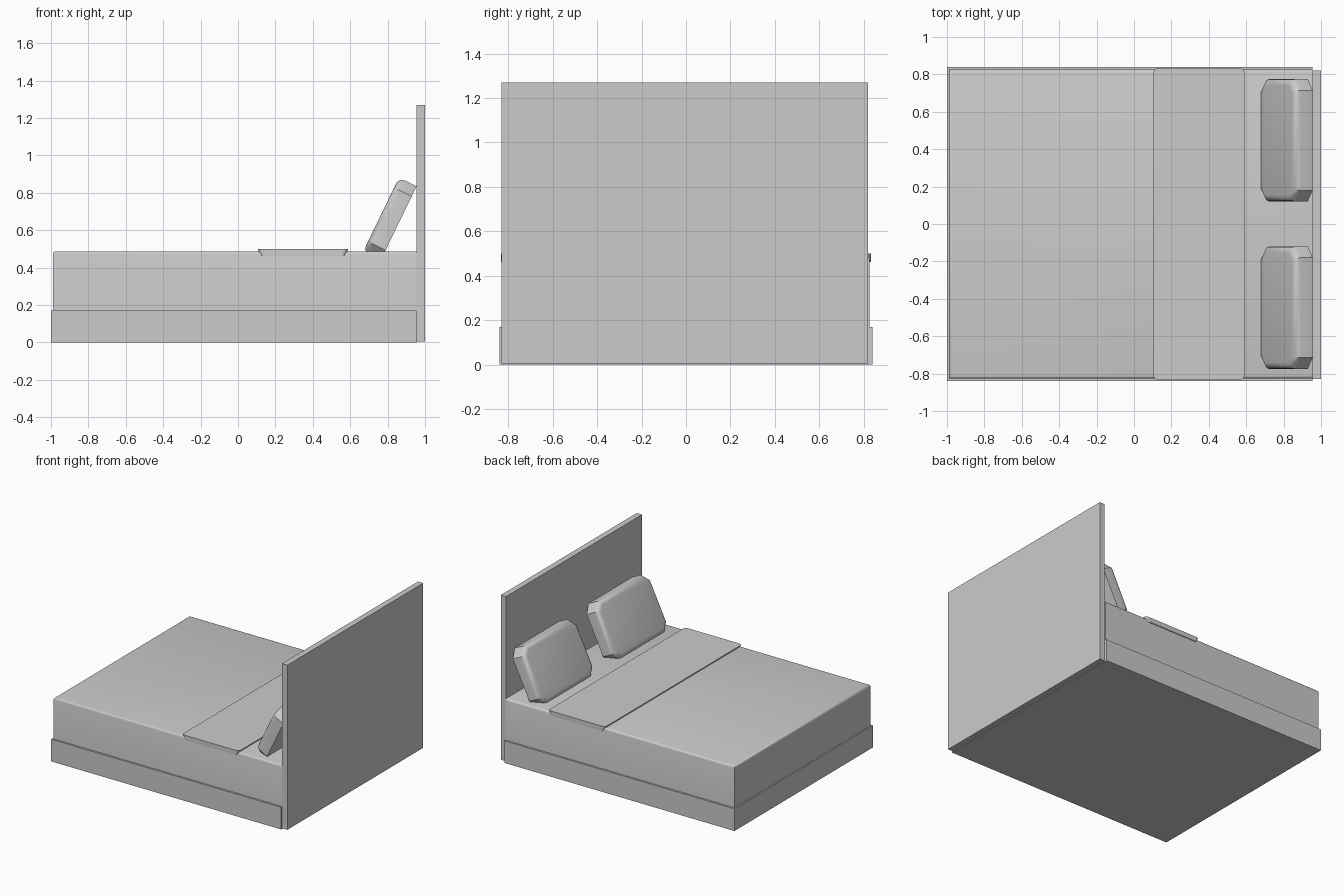
import bpy
import bmesh
import math
from mathutils import Vector

cube = bpy.data.objects.get("Cube")
if cube:
    bpy.data.objects.remove(cube, do_unlink=True)

grey = bpy.data.materials.new("light grey")
grey.use_nodes = True
colour = (0.6, 0.6, 0.6, 1)
grey.diffuse_color = colour
grey.node_tree.nodes["Principled BSDF"].inputs["Base Color"].default_value = colour


def finish(name, bm, smooth=False):
    bmesh.ops.recalc_face_normals(bm, faces=bm.faces)
    mesh = bpy.data.meshes.new(name)
    bm.to_mesh(mesh)
    bm.free()
    mesh.materials.append(grey)
    obj = bpy.data.objects.new(name, mesh)
    bpy.context.collection.objects.link(obj)
    if smooth:
        bpy.ops.object.select_all(action='DESELECT')
        obj.select_set(True)
        bpy.context.view_layer.objects.active = obj
        bpy.ops.object.shade_smooth_by_angle(angle=math.radians(35))
    return obj


def box(low, high):
    bm = bmesh.new()
    bmesh.ops.create_cube(bm, size=1)
    for v in bm.verts:
        v.co = Vector([(a + b) / 2 + c * (b - a) for a, b, c in zip(low, high, v.co)])
    return bm


def bevel(bm, edges, width, segments):
    bmesh.ops.bevel(bm, geom=edges, offset=width, segments=segments,
                    profile=0.5, affect='EDGES')


# Frame
finish("bed_base", box((-1, -0.84, 0), (0.955, 0.84, 0.17)))
finish("headboard", box((0.955, -0.83, 0.005), (1, 0.82, 1.27)))

# Mattress with softened upper edges, square at the headboard
bm = box((-0.99, -0.826, 0.02), (0.955, 0.826, 0.487))
edges = [e for e in bm.edges
         if all(v.co.z > 0.4 for v in e.verts) and not all(v.co.x > 0.9 for v in e.verts)]
bevel(bm, edges, 0.015, 3)
finish("mattress", bm, True)

# Folded throw, with flaps narrowing down the sides
bm = box((0.105, -0.832, 0.462), (0.59, 0.832, 0.5))
bevel(bm, [e for e in bm.edges if abs(e.verts[0].co.z - e.verts[1].co.z) > 0.01], 0.02, 3)
for v in bm.verts:
    if v.co.z < 0.48:
        v.co.x = 0.3475 + (v.co.x - 0.3475) * 0.93
finish("throw_blanket", bm)


def pillow(name, y):
    half_w, half_h, cut, thick = 0.3275, 0.22, 0.06, 0.105
    bm = bmesh.new()
    outline = []
    for sy, sz in ((1, 1), (-1, 1), (-1, -1), (1, -1)):
        pair = [(sy * half_w, sz * (half_h - cut)), (sy * (half_w - cut), sz * half_h)]
        outline += pair if sy * sz > 0 else pair[::-1]
    back = bm.faces.new([bm.verts.new((0, a, b)) for a, b in outline])
    front = bmesh.ops.extrude_face_region(bm, geom=[back], use_keep_orig=True)["geom"]
    for v in front:
        if isinstance(v, bmesh.types.BMVert):
            v.co.x = -thick
    # Rounded front rim
    bevel(bm, [e for e in bm.edges if all(v.co.x < -0.1 for v in e.verts)], 0.035, 4)
    obj = finish(name, bm, True)
    obj.location = (0.859, y, 0.637)
    obj.rotation_euler.y = math.radians(25.9)


# Pillows leaning on the headboard
pillow("left_pillow", 0.4475)
pillow("right_pillow", -0.4475)
